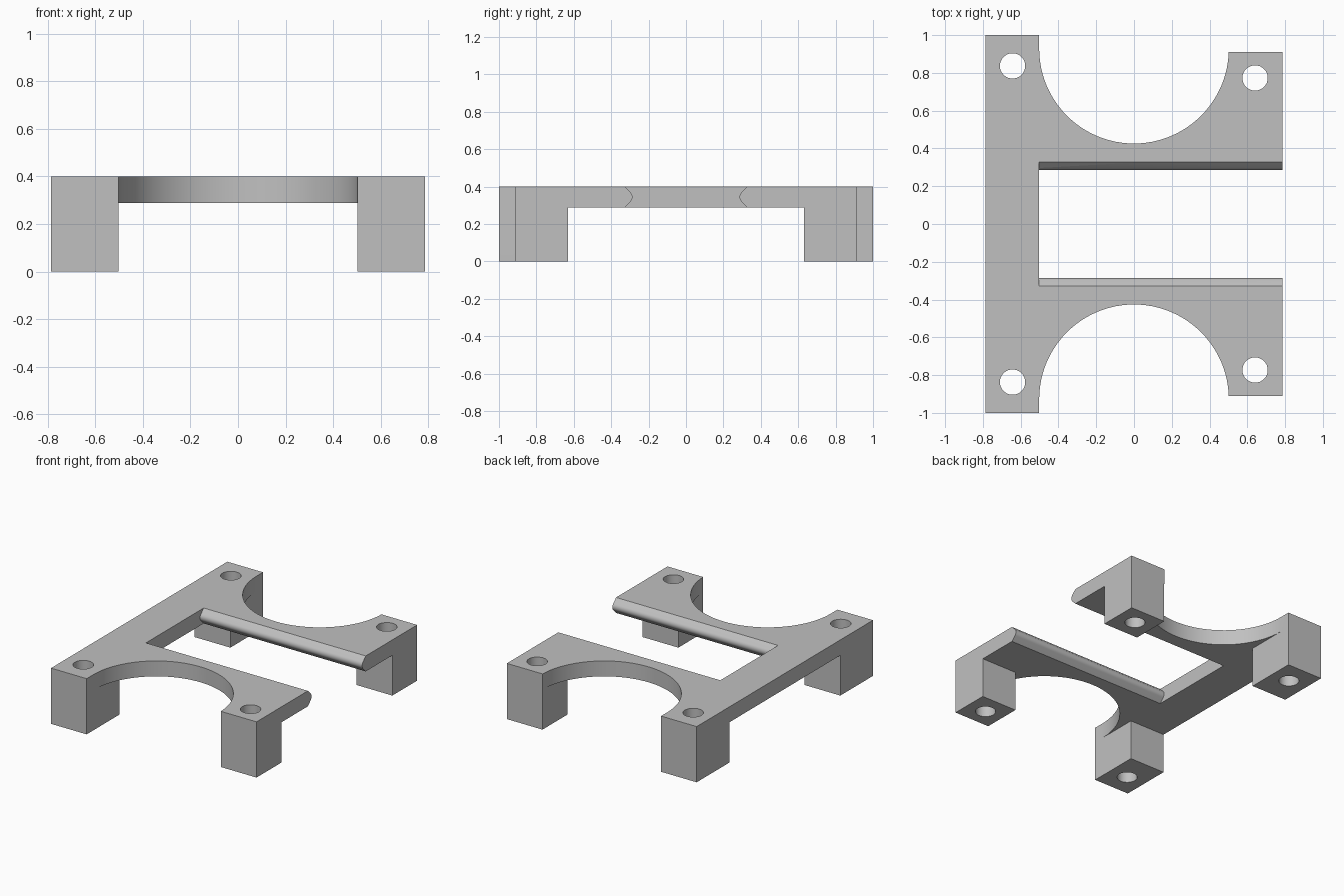
import bpy
import bmesh
from math import sin, cos, pi
from mathutils import Vector

if "Cube" in bpy.data.objects:
    bpy.data.objects.remove(bpy.data.objects["Cube"])

HALF_X, INNER_X = 0.785, 0.502      # outer edge and inner leg edge
LONG_Y, SHORT_Y = 1.0, 0.911        # long side and short side ends
TOP, UNDER = 0.4, 0.289             # plate top and underside
LEG_Y, ARCH_Y = 0.63, 0.928         # inner leg face and arch centre

grey = bpy.data.materials.new("plain_grey")
grey.use_nodes = True
colour = (0.53, 0.53, 0.53, 1)
grey.diffuse_color = colour
grey.node_tree.nodes["Principled BSDF"].inputs["Base Color"].default_value = colour


def prism(name, points, direction):
    """Extrude a closed 3D outline along a direction."""
    bm = bmesh.new()
    face = bm.faces.new([bm.verts.new(p) for p in points])
    new = bmesh.ops.extrude_face_region(bm, geom=[face])["geom"]
    verts = [g for g in new if isinstance(g, bmesh.types.BMVert)]
    bmesh.ops.translate(bm, verts=verts, vec=Vector(direction))
    bmesh.ops.recalc_face_normals(bm, faces=bm.faces)
    mesh = bpy.data.meshes.new(name)
    bm.to_mesh(mesh)
    bm.free()
    mesh.materials.append(grey)
    obj = bpy.data.objects.new(name, mesh)
    bpy.context.collection.objects.link(obj)
    return obj


def arc(cx, cy, r, start, end, steps):
    angles = [start + (end - start) * i / steps for i in range(steps + 1)]
    return [(cx + r * cos(a), cy + r * sin(a)) for a in angles]


def upright(name, outline, z0, z1):
    return prism(name, [(x, y, z0) for x, y in outline], (0, 0, z1 - z0))


def rectangle(x, y):
    return [(-x, -y), (x, -y), (x, y), (-x, y)]


# Full-height body with one long side and one short side
body = upright("bracket_frame", [
    (-HALF_X, -LONG_Y), (0, -LONG_Y), (0, -SHORT_Y), (HALF_X, -SHORT_Y),
    (HALF_X, SHORT_Y), (0, SHORT_Y), (0, LONG_Y), (-HALF_X, LONG_Y)], 0, TOP)

# Clearance below the plate, leaving four corner legs
cutters = [
    upright("leg_gap_across", rectangle(1, LEG_Y), -1, UNDER),
    upright("leg_gap_along", rectangle(INNER_X, 2), -1, UNDER),
]

# Round arches and bolt holes at both ends
for side in (-1, 1):
    arch = arc(0, ARCH_Y, INNER_X, pi, 2 * pi, 48)
    arch += [(INNER_X, 2), (-INNER_X, 2)]
    cutters.append(upright("arch", [(x, y * side) for x, y in arch], -1, 1))
    for x, y in ((-0.643, 0.837), (0.641, 0.773)):
        hole = arc(x, y * side, 0.067, 0, 2 * pi, 32)[:-1]
        cutters.append(upright("bolt_hole", hole, -1, 1))

# Middle slot whose long walls are rails with a rounded V nose
mid, half = (TOP + UNDER) / 2, (TOP - UNDER) / 2
edge, radius = 0.328, 0.034
centre = edge - half + radius * 2 ** 0.5
nose = arc(centre, mid, radius, 1.25 * pi, 0.75 * pi, 8)
wall = [(edge, -1), (edge, UNDER)] + nose + [(edge, TOP), (edge, 1)]
slot = wall + [(-y, z) for y, z in reversed(wall)]
cutters.append(prism("slot", [(-INNER_X, y, z) for y, z in slot], (2, 0, 0)))

# Carve the body, then discard the cutters
bpy.ops.object.select_all(action="DESELECT")
body.select_set(True)
bpy.context.view_layer.objects.active = body
for cutter in cutters:
    cutter.hide_render = True
    cut = body.modifiers.new(cutter.name, "BOOLEAN")
    cut.operation = "DIFFERENCE"
    cut.solver = "EXACT"
    cut.object = cutter
    bpy.ops.object.modifier_apply(modifier=cut.name)
    bpy.data.objects.remove(cutter)
bpy.ops.object.shade_smooth_by_angle(angle=pi / 6)
